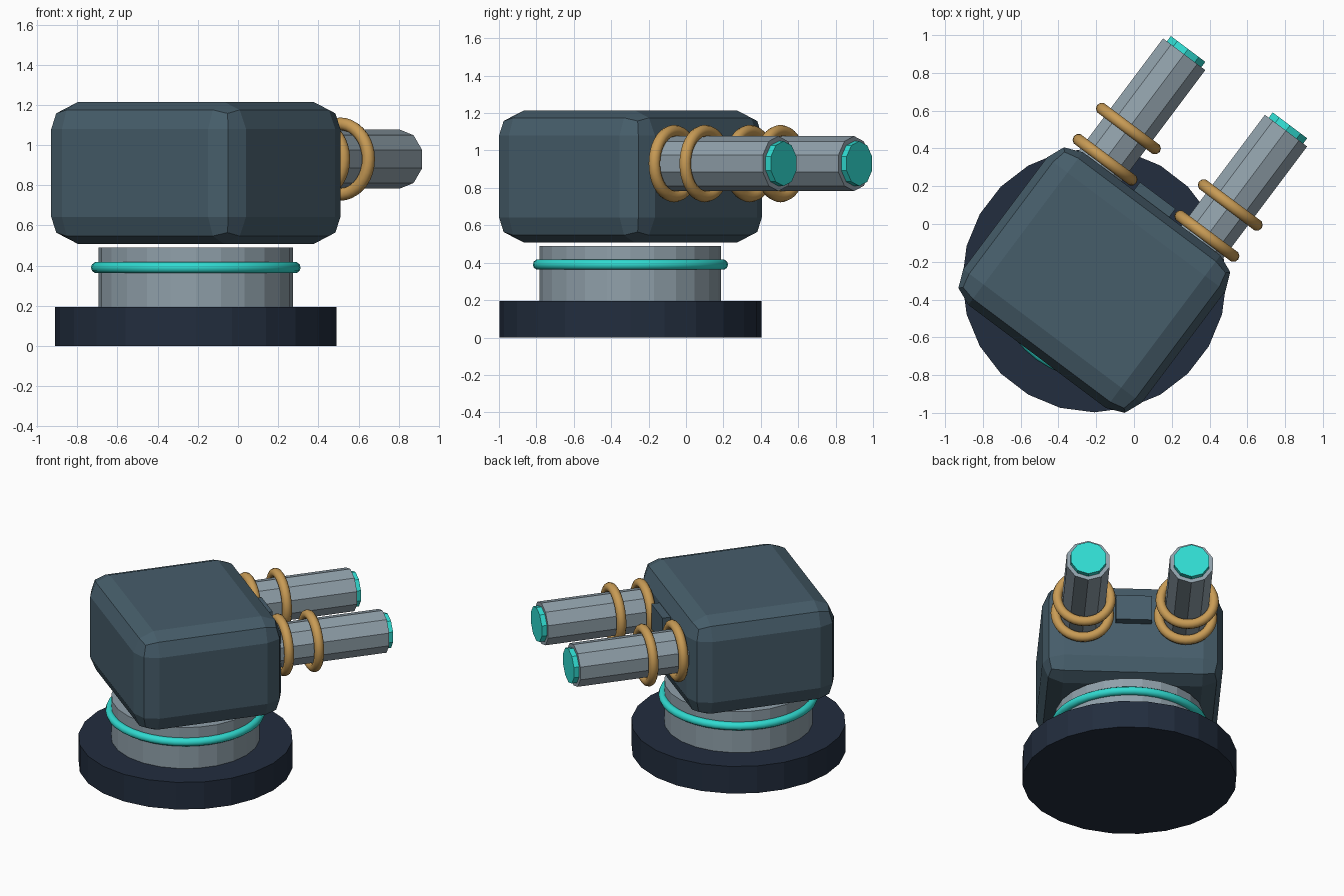
import bpy, bmesh, math
from mathutils import Matrix, Vector

if "Cube" in bpy.data.objects:
    bpy.data.objects.remove(bpy.data.objects["Cube"])

# Shared placement: pivot axis and turned head
PIVOT = Matrix.Translation((-0.21, -0.297, 0))
TURNED = PIVOT @ Matrix.Rotation(math.radians(-36.87), 4, 'Z')
FORWARD = Matrix.Rotation(math.radians(-90), 4, 'X')


def material(name, rgb):
    lin = [(c / 255 / 12.92) if c < 11 else ((c / 255 + 0.055) / 1.055) ** 2.4 for c in rgb]
    m = bpy.data.materials.new(name)
    m.diffuse_color = (*lin, 1)
    m.use_nodes = True
    m.node_tree.nodes["Principled BSDF"].inputs["Base Color"].default_value = m.diffuse_color
    return m


NAVY = material("dark navy", (34, 45, 62))
STEEL = material("grey steel", (144, 160, 170))
SLATE = material("slate blue", (70, 93, 106))
CYAN = material("bright cyan", (48, 218, 208))
BRASS = material("brass", (200, 155, 85))


def finish(name, bm, mat, matrix, smooth=False):
    me = bpy.data.meshes.new(name)
    bmesh.ops.recalc_face_normals(bm, faces=bm.faces)
    for f in bm.faces:
        f.smooth = smooth
    bm.to_mesh(me)
    bm.free()
    me.materials.append(mat)
    ob = bpy.data.objects.new(name, me)
    ob.matrix_world = matrix
    bpy.context.collection.objects.link(ob)
    return ob


def cylinder(name, mat, matrix, r, start, end, sides):
    bm = bmesh.new()
    bmesh.ops.create_cone(bm, cap_ends=True, segments=sides, radius1=r, radius2=r,
                          depth=end - start,
                          matrix=Matrix.Translation((0, 0, (start + end) / 2)))
    return finish(name, bm, mat, matrix)


def torus(name, mat, matrix, major, minor, at, n=36, k=10):
    bm = bmesh.new()
    rows = []
    for i in range(n):
        a = 2 * math.pi * i / n
        row = []
        for j in range(k):
            b = 2 * math.pi * j / k
            r = major + minor * math.cos(b)
            row.append(bm.verts.new((r * math.cos(a), r * math.sin(a), at + minor * math.sin(b))))
        rows.append(row)
    for i in range(n):
        p, q = rows[i], rows[(i + 1) % n]
        for j in range(k):
            bm.faces.new((p[j], q[j], q[(j + 1) % k], p[(j + 1) % k]))
    return finish(name, bm, mat, matrix, smooth=True)


def box(name, mat, matrix, size, centre, bevel=0, segments=1):
    bm = bmesh.new()
    bmesh.ops.create_cube(bm, size=1, matrix=Matrix.Translation(Vector(centre))
                          @ Matrix.Diagonal((*size, 1)))
    ob = finish(name, bm, mat, matrix)
    if bevel:
        mod = ob.modifiers.new("bevel", 'BEVEL')
        mod.width = bevel
        mod.segments = segments
    return ob


# Pedestal
cylinder("base_disc", NAVY, PIVOT, 0.70, 0, 0.195, 24)
cylinder("column", STEEL, PIVOT, 0.485, 0.19, 0.49, 24)
torus("glow_ring", CYAN, PIVOT, 0.494, 0.028, 0.39, n=40)

# Head with chamfer-rounded edges and a small plate between the barrels
box("head", SLATE, TURNED, (1.18, 1.01, 0.707), (0, 0, 0.861), 0.135, 2)
box("front_plate", SLATE, TURNED, (0.235, 0.12, 0.18), (0, 0.50, 0.98))

# Twin barrels with coils and glowing muzzles
for side, x in (("left", -0.337), ("right", 0.337)):
    axis = TURNED @ Matrix.Translation((x, 0, 0.93)) @ FORWARD
    cylinder(side + "_barrel", STEEL, axis, 0.147, 0.40, 1.242, 10)
    cylinder(side + "_muzzle", CYAN, axis, 0.12, 1.20, 1.277, 10)
    for i, at in enumerate((0.544, 0.75)):
        torus(f"{side}_coil_{i + 1}", BRASS, axis, 0.175, 0.032, at)
